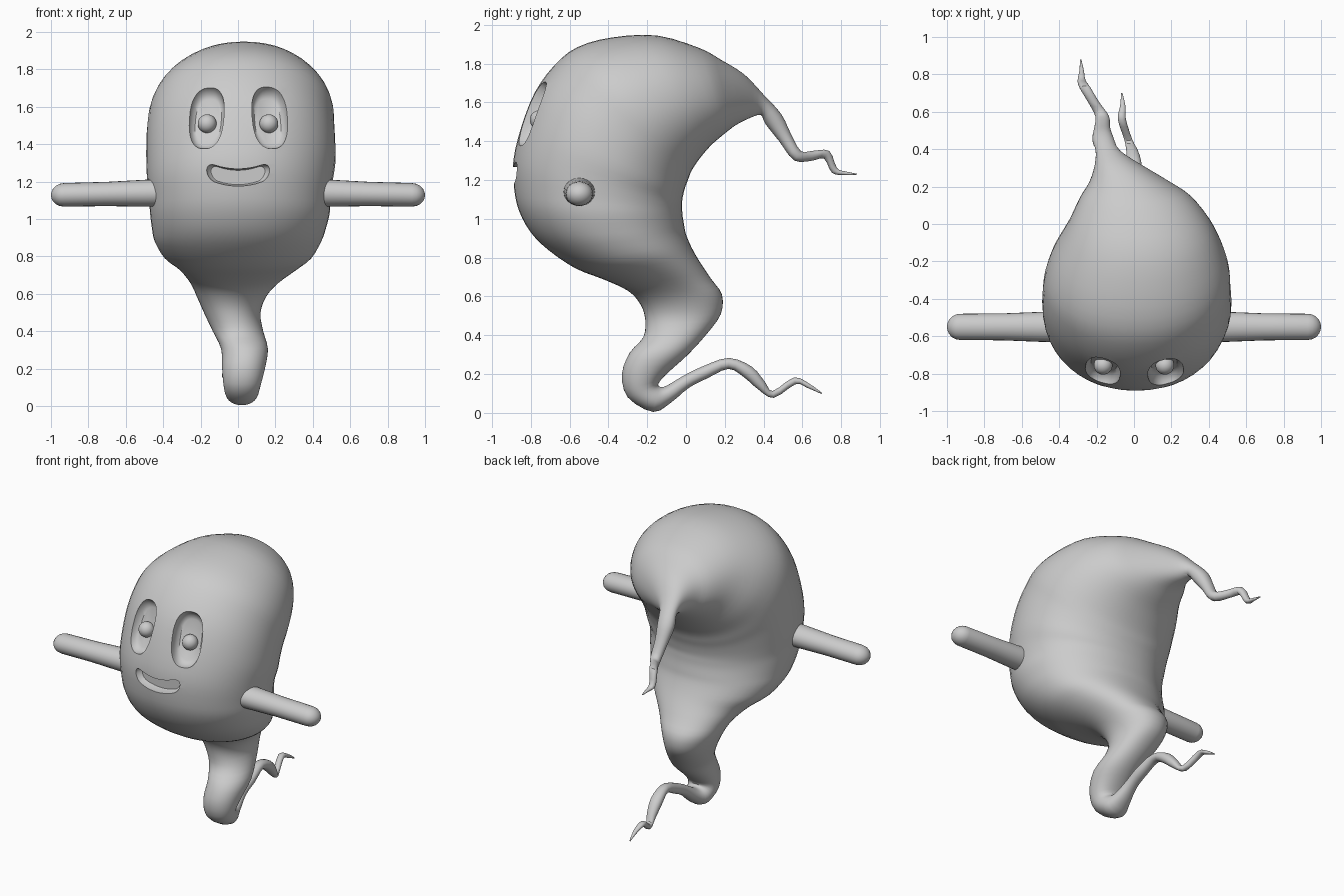
import bpy, math
from mathutils import Vector, Matrix

if "Cube" in bpy.data.objects:
    bpy.data.objects.remove(bpy.data.objects["Cube"])

SIDES = 48
mat = bpy.data.materials.new("pale_grey")
mat.diffuse_color = (0.6, 0.6, 0.6, 1)
mat.use_nodes = True
mat.node_tree.nodes["Principled BSDF"].inputs["Base Color"].default_value = mat.diffuse_color


def make(name, verts, faces, smooth=40):
    me = bpy.data.meshes.new(name)
    me.from_pydata(verts, [], faces)
    me.materials.append(mat)
    ob = bpy.data.objects.new(name, me)
    bpy.context.collection.objects.link(ob)
    bpy.ops.object.select_all(action='DESELECT')
    bpy.context.view_layer.objects.active = ob
    ob.select_set(True)
    bpy.ops.object.mode_set(mode='EDIT')
    bpy.ops.mesh.select_all(action='SELECT')
    bpy.ops.mesh.normals_make_consistent(inside=False)
    bpy.ops.object.mode_set(mode='OBJECT')
    bpy.ops.object.shade_smooth_by_angle(angle=math.radians(smooth))
    return ob


def loft(name, rings, smooth=40):
    n = len(rings[0])
    verts = [v for r in rings for v in r]
    faces = [(i * n + j, i * n + (j + 1) % n, (i + 1) * n + (j + 1) % n, (i + 1) * n + j)
             for i in range(len(rings) - 1) for j in range(n)]
    faces += [tuple(range(n)), tuple(range(len(verts) - n, len(verts)))]
    return make(name, verts, faces, smooth)


def spow(v, e):
    return math.copysign(abs(v) ** e, v)


def tail(pts):
    # thin tail sections from (y, z, x, radius) points
    out = []
    for i, (y, z, x, r) in enumerate(pts):
        a, b = pts[max(i - 1, 0)], pts[min(i + 1, len(pts) - 1)]
        d = Vector((b[0] - a[0], b[1] - a[1])).normalized()
        out.append((y + d.y * r, z - d.x * r, y - d.y * r, z + d.x * r, x, r * 1.2))
    return out


# sections: outer y, z, inner y, z, x centre, half width
top_tail = tail([(.88, 1.23, -.285, .003), (.82, 1.235, -.28, .01), (.765, 1.25, -.28, .018),
                 (.725, 1.33, -.26, .024), (.65, 1.325, -.215, .025), (.575, 1.325, -.17, .03),
                 (.51, 1.42, -.17, .036), (.45, 1.515, -.165, .048)])
head = [(.40, 1.64, .385, 1.535, -.14, .065), (.30, 1.745, .33, 1.52, -.085, .125),
        (.18, 1.82, .26, 1.485, -.025, .215), (.07, 1.88, .20, 1.44, .01, .30),
        (-.15, 1.945, .13, 1.38, .03, .385), (-.38, 1.935, .07, 1.31, .025, .455),
        (-.56, 1.885, .03, 1.25, .02, .49), (-.68, 1.79, .01, 1.2, .015, .50),
        (-.78, 1.65, -.005, 1.16, .015, .505), (-.85, 1.47, -.015, 1.12, .015, .505),
        (-.89, 1.30, -.02, 1.09, .01, .495), (-.885, 1.15, -.02, 1.06, .01, .485),
        (-.86, 1.04, -.018, 1.02, .01, .48), (-.80, .93, -.01, .97, .005, .465)]
neck = [(-.71, .84, 0, .92, 0, .445), (-.57, .745, .03, .85, 0, .395),
        (-.43, .69, .07, .78, 0, .315), (-.30, .63, .13, .69, -.02, .235),
        (-.235, .56, .185, .61, -.035, .185), (-.21, .48, .18, .51, -.03, .15),
        (-.22, .39, .11, .41, .0, .135), (-.29, .31, .01, .30, .035, .125),
        (-.33, .20, -.09, .21, .03, .115), (-.30, .08, -.14, .155, .022, .10),
        (-.17, .005, -.135, .135, .02, .085), (-.075, .055, -.10, .14, .02, .06)]
low_tail = tail([(0, .16, .02, .034), (.1, .21, .02, .033), (.22, .255, .01, .028),
                 (.32, .21, 0, .034), (.39, .14, -.01, .026), (.45, .095, -.03, .018),
                 (.56, .165, -.065, .018), (.63, .14, -.06, .012), (.70, .10, -.065, .003)])
secs = top_tail + head + neck + low_tail

# body: smooth interpolation through the sections
rings = []
STEPS = 3
for i in range(len(secs) - 1):
    p = [secs[max(0, min(len(secs) - 1, i + k))] for k in (-1, 0, 1, 2)]
    for s in range(STEPS + (i == len(secs) - 2)):
        t = s / STEPS
        fy, fz, by, bz, xc, hw = [
            .5 * (2 * b + (c - a) * t + (2 * a - 5 * b + 4 * c - d) * t * t
                  + (3 * b - a - 3 * c + d) * t ** 3) for a, b, c, d in zip(*p)]
        ring = []
        for j in range(SIDES):
            a = 2 * math.pi * j / SIDES
            c, w = spow(math.cos(a), .95), spow(math.sin(a), .95)
            ring.append((xc + hw * w, (fy + by) / 2 + (fy - by) / 2 * c,
                         (fz + bz) / 2 + (fz - bz) / 2 * c))
        rings.append(ring)
body = loft("body", rings)


def cut(outline, layers, matrix):
    # carve a tapered recess: layers are (local depth, scale)
    tool = loft("recess_cutter", [[matrix @ Vector((x * s, y, z * s)) for x, z in outline]
                                  for y, s in layers])
    m = body.modifiers.new("recess", 'BOOLEAN')
    m.operation, m.solver, m.object = 'DIFFERENCE', 'EXACT', tool
    bpy.context.view_layer.objects.active = body
    bpy.ops.object.modifier_apply(modifier=m.name)
    bpy.data.objects.remove(tool)


# eye sockets and eyeballs
eye = [(.098 * spow(math.cos(a), .8), .18 * spow(math.sin(a), .8))
       for a in (2 * math.pi * k / 40 for k in range(40))]
for side in (-1, 1):
    M = (Matrix.Translation((side * .172, -.80, 1.545))
         @ Matrix.Rotation(side * math.radians(12), 4, 'Z')
         @ Matrix.Rotation(math.radians(-22), 4, 'X'))
    cut(eye, [(-.15, 1.04), (-.01, 1.02), (.03, .95), (.055, .86), (.068, .72)], M)
    bpy.ops.mesh.primitive_uv_sphere_add(segments=24, ring_count=14, radius=.05,
                                         location=(side * .165, -.755, 1.51))
    ball = bpy.context.object
    ball.name = "eyeball"
    ball.data.materials.append(mat)
    bpy.ops.object.shade_smooth()

# smiling mouth: a bent capsule outline
mouth = []
for end in (1, -1):
    for k in range(13):
        a = -math.pi / 2 + math.pi * k / 12
        mouth.append((end * (.125 + .045 * math.cos(a)), end * .045 * math.sin(a)))
    mouth += [(end * .125 * (1 - k / 4), end * .045) for k in range(1, 8)]
mouth = [(x, z + .04 * (x / .17) ** 2) for x, z in mouth]
cut(mouth, [(-.15, 1.03), (-.01, 1.02), (.03, .95), (.045, .85)],
    Matrix.Translation((0, -.875, 1.222)))
bpy.ops.object.select_all(action='DESELECT')
body.select_set(True)
bpy.context.view_layer.objects.active = body
bpy.ops.object.shade_smooth_by_angle(angle=math.radians(40))

# arms: tapered rods with rounded tips
profile = [(.40, .082), (.50, .08), (.70, .072), (.93, .07)]
profile += [(.93 + .07 * math.sin(a), .07 * math.cos(a))
            for a in (math.radians(d) for d in (20, 40, 58, 74, 86))]
for side, name in ((-1, "right_arm"), (1, "left_arm")):
    loft(name, [[(side * x, -.55 + r * math.cos(a), 1.14 - .012 * (x - .4) / .6 + r * .9 * math.sin(a))
                 for a in (2 * math.pi * k / 24 for k in range(24))] for x, r in profile])
